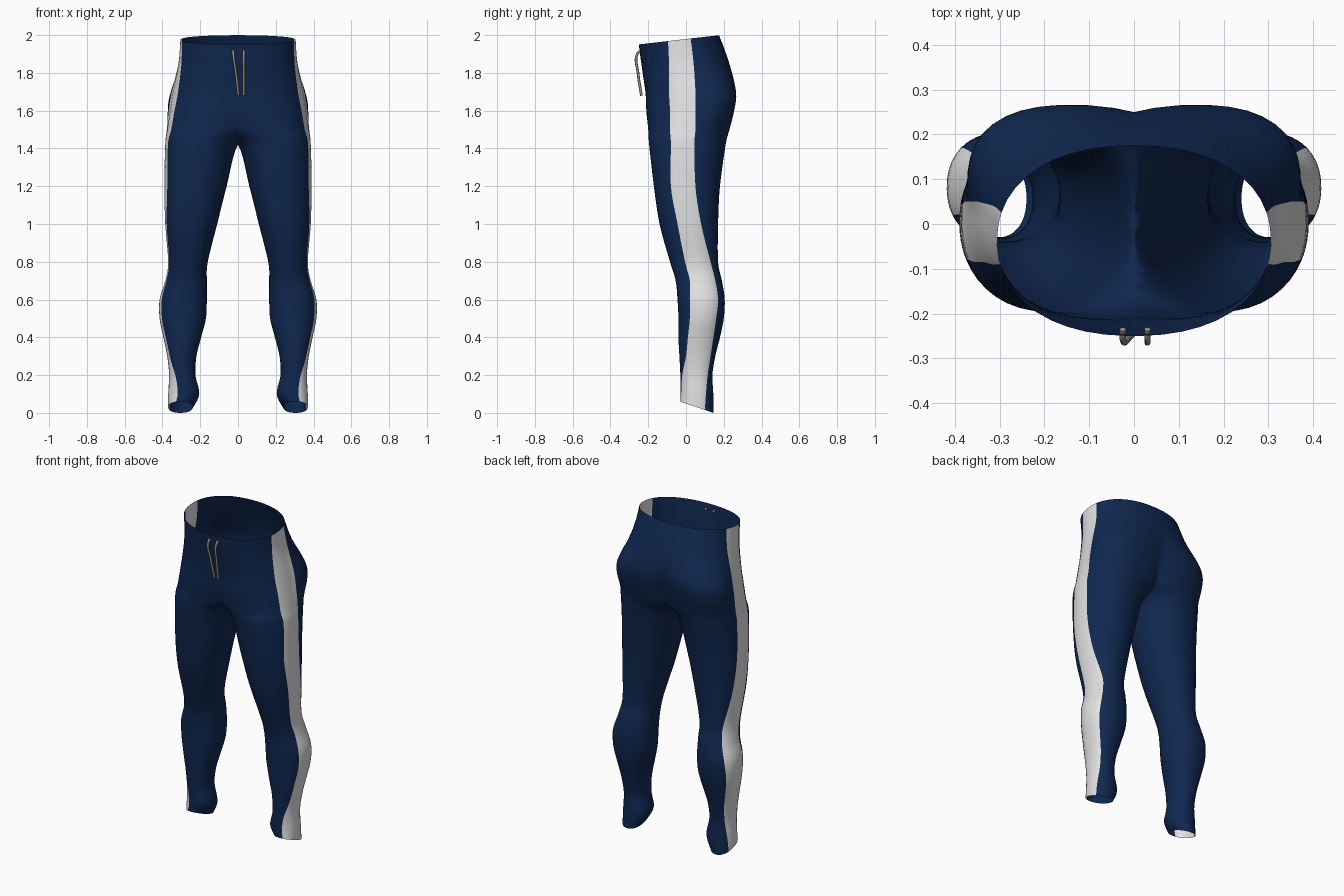
import bpy
import bmesh
import math
from mathutils import Vector

cube = bpy.data.objects.get("Cube")
if cube:
    bpy.data.objects.remove(cube, do_unlink=True)


def make_material(name, rgb):
    mat = bpy.data.materials.new(name)
    mat.use_nodes = True
    mat.diffuse_color = (*rgb, 1)
    shader = mat.node_tree.nodes["Principled BSDF"]
    shader.inputs["Base Color"].default_value = (*rgb, 1)
    shader.inputs["Roughness"].default_value = 0.8
    return mat


navy = make_material("navy cloth", (0.005, 0.021, 0.08))
white = make_material("white stripe", (0.76, 0.76, 0.77))
beige = make_material("beige cord", (0.3, 0.27, 0.22))

# Leg sections from hem to waist, in hundredths:
# height, outer x, inner x, front y, back y, stripe front y, stripe back y
SECTIONS = [
    (3, 37, 24, -3, 14.5, -2.6, 10),
    (10, 37, 20.5, -3, 14.5, -2.5, 10.5),
    (20, 36.5, 22.5, -3, 14, -2, 11.5),
    (30, 37.5, 22, -3.5, 15.5, 0, 13),
    (40, 39.5, 19.5, -4, 18, 1, 14.5),
    (50, 41.5, 17, -4, 20, 2, 16),
    (60, 41.5, 16.5, -4.5, 20.5, 2, 17),
    (70, 38.5, 16.5, -5.5, 19, 2, 15.5),
    (80, 37, 16, -8.5, 17, -0.5, 13),
    (100, 38.5, 11, -14, 17, -4.5, 8),
    (120, 39, 6, -17, 18, -8, 5),
    (142, 38.5, 0, -19.5, 21, -8, 4.5),
    (150, 37.5, -12, -20, 23, -8.5, 5),
    (160, 36, -20, -21, 25.5, -8.5, 5),
    (170, 34.5, -25, -21.5, 26.5, -9, 5),
    (185, 31.5, -29, -23.5, 22.5, -9, 4),
    (197.5, 30.5, -30.5, -25, 17.5, -9.5, 2.5),
]
STEPS = 5
STRIPE_COLUMNS = 8
CLOTH_COLUMNS = 40
SQUARENESS = 0.9


def spline(a, b, c, d, t):
    """Catmull-Rom blend between b and c."""
    return 0.5 * (2 * b + (c - a) * t + (2 * a - 5 * b + 4 * c - d) * t ** 2
                  + (3 * b - a - 3 * c + d) * t ** 3)


def smooth_sections():
    last = len(SECTIONS) - 1
    for i in range(last):
        group = [SECTIONS[min(max(j, 0), last)] for j in range(i - 1, i + 3)]
        for s in range(STEPS):
            yield [spline(*values, s / STEPS) / 100 for values in zip(*group)]
    yield [value / 100 for value in SECTIONS[last]]


def power(value):
    return math.copysign(abs(value) ** SQUARENESS, value)


def stripe_angle(y, centre, radius):
    v = max(-0.99, min(0.99, (y - centre) / radius))
    return math.asin(math.copysign(abs(v) ** (1 / SQUARENESS), v))


def section_points(z, outer, inner, front, back, stripe_front, stripe_back):
    cx, rx = (outer + inner) / 2, (outer - inner) / 2
    cy, ry = (front + back) / 2, (back - front) / 2
    start = stripe_angle(stripe_front, cy, ry)
    end = stripe_angle(stripe_back, cy, ry)
    angles = [start + (end - start) * i / STRIPE_COLUMNS
              for i in range(STRIPE_COLUMNS)]
    rest = math.tau - (end - start)
    angles += [end + rest * i / CLOTH_COLUMNS for i in range(CLOTH_COLUMNS)]
    # the seat swells sideways; waist and hem are tilted
    seat = 0.09 * math.exp(-((z - 1.65) / 0.14) ** 2)
    tilt = 0.115 * max(0, (z - 1.7) / 0.275) - 0.34 * max(0, 1 - (z - 0.03) / 0.12)
    for a in angles:
        x = cx + rx * power(math.cos(a)) + seat * max(0, math.sin(a))
        y = cy + ry * power(math.sin(a))
        yield x, y, z + tilt * (y - cy)


# Trousers: loft one leg, trim it at the centre seam, mirror it
bm = bmesh.new()
rings = [[bm.verts.new(p) for p in section_points(*s)] for s in smooth_sections()]
count = STRIPE_COLUMNS + CLOTH_COLUMNS
for low, high in zip(rings, rings[1:]):
    for i in range(count):
        j = (i + 1) % count
        face = bm.faces.new((low[i], low[j], high[j], high[i]))
        face.material_index = 1 if i < STRIPE_COLUMNS else 0
        face.smooth = True
bmesh.ops.bisect_plane(bm, geom=bm.verts[:] + bm.edges[:] + bm.faces[:],
                       dist=0.0001, plane_co=(0, 0, 0), plane_no=(-1, 0, 0),
                       clear_outer=True)
mesh = bpy.data.meshes.new("trousers")
bm.to_mesh(mesh)
bm.free()
mesh.materials.append(navy)
mesh.materials.append(white)
trousers = bpy.data.objects.new("trousers", mesh)
bpy.context.collection.objects.link(trousers)
mirror = trousers.modifiers.new("mirror", "MIRROR")
mirror.use_axis[0] = True
mirror.merge_threshold = 0.0005


# Drawstring: two hanging cords
def make_cord(name, points):
    curve = bpy.data.curves.new(name, "CURVE")
    curve.dimensions = "3D"
    curve.bevel_depth = 0.007
    curve.bevel_resolution = 2
    curve.use_fill_caps = True
    line = curve.splines.new("BEZIER")
    line.bezier_points.add(len(points) - 1)
    for knot, point in zip(line.bezier_points, points):
        knot.co = Vector(point)
        knot.handle_left_type = knot.handle_right_type = "AUTO"
    curve.materials.append(beige)
    cord = bpy.data.objects.new(name, curve)
    bpy.context.collection.objects.link(cord)


for side, top_x, end_x in (("right", -0.025, 0.003), ("left", 0.03, 0.03)):
    middle = (top_x + end_x) / 2
    make_cord(side + "_drawstring", [(top_x, -0.235, 1.92), (top_x, -0.258, 1.9),
                                     (middle, -0.254, 1.8), (end_x, -0.236, 1.68)])
